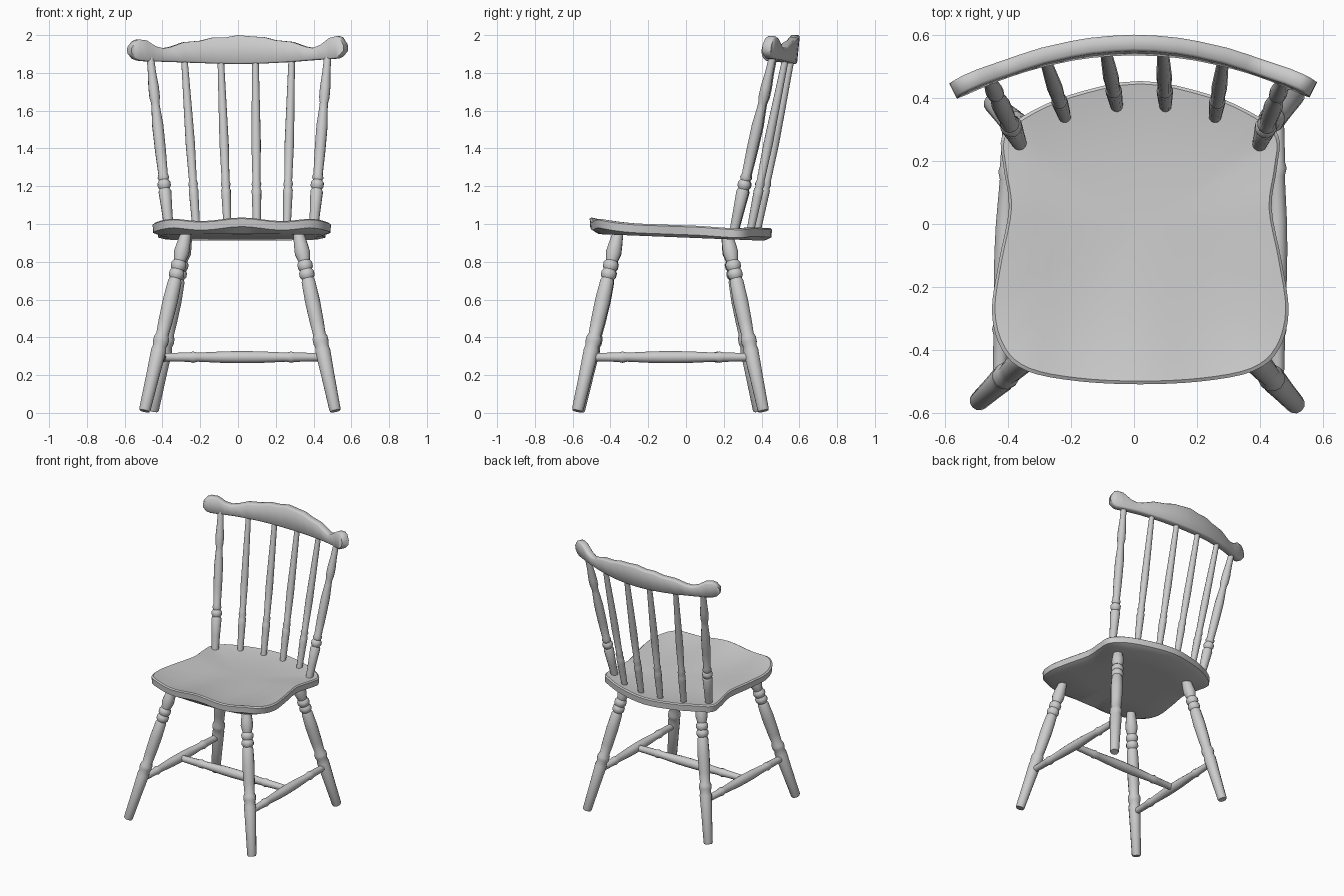
import bpy, bmesh, math
from mathutils import Vector

if "Cube" in bpy.data.objects:
    bpy.data.objects.remove(bpy.data.objects["Cube"])


def finish(name, bm, angle=40):
    bmesh.ops.recalc_face_normals(bm, faces=bm.faces)
    me = bpy.data.meshes.new(name)
    bm.to_mesh(me)
    bm.free()
    me.shade_smooth()
    me.set_sharp_from_angle(angle=math.radians(angle))
    ob = bpy.data.objects.new(name, me)
    bpy.context.collection.objects.link(ob)
    return ob


def skin(bm, rings, closed_ends=True):
    """Bridge equal-length vertex loops, optionally capping both ends."""
    n = len(rings[0])
    for a, b in zip(rings, rings[1:]):
        for i in range(n):
            j = (i + 1) % n
            bm.faces.new((a[i], a[j], b[j], b[i]))
    if closed_ends:
        bm.faces.new(rings[0])
        bm.faces.new(rings[-1])


def turned(name, start, end, profile, sides=12):
    """Lathe-turned rod; profile holds (fraction along, radius)."""
    a, b = Vector(start), Vector(end)
    rot = (b - a).to_track_quat('Z', 'Y')
    bm = bmesh.new()
    rings = []
    for t, r in profile:
        c = a.lerp(b, t)
        rings.append([bm.verts.new(c + rot @ Vector((r * math.cos(k * math.tau / sides),
                                                     r * math.sin(k * math.tau / sides), 0)))
                      for k in range(sides)])
    skin(bm, rings)
    return finish(name, bm)


def smooth_loop(pts, steps=4):
    """Closed Catmull-Rom curve through 2D points."""
    out, n = [], len(pts)
    for i in range(n):
        p0, p1, p2, p3 = (Vector(pts[(i + k) % n]) for k in (-1, 0, 1, 2))
        for s in range(steps):
            t = s / steps
            out.append(0.5 * (2 * p1 + (p2 - p0) * t + (2 * p0 - 5 * p1 + 4 * p2 - p3) * t ** 2
                              + (3 * p1 - p0 - 3 * p2 + p3) * t ** 3))
    return out


# Seat: saddle-shaped top, straight edge, chamfered underside
SEAT_X = 0.02
half = [(0.2, -0.5), (0.36, -0.468), (0.44, -0.4), (0.472, -0.28), (0.45, -0.12), (0.418, 0.05),
        (0.435, 0.18), (0.44, 0.28), (0.37, 0.345), (0.22, 0.412)]
outline = smooth_loop([(0, -0.51)] + half + [(0, 0.455)] + [(-x, y) for x, y in reversed(half)])


def seat_top(x, y, s):
    wave = 0.009 * math.cos(x * math.tau / 0.42) * max(0, -y) / 0.5
    corner = -0.05 * max(0, abs(x) - 0.36) / 0.36
    return 1.002 - 0.05 * y + wave + corner - 0.03 * (1 - s ** 3)


def seat_ring(bm, s, zfun):
    return [bm.verts.new((p.x * s + SEAT_X, p.y * s, zfun(p.x * s, p.y * s))) for p in outline]


bm = bmesh.new()
rings = [seat_ring(bm, s, lambda x, y, s=s: seat_top(x, y, s))
         for s in (0.08, 0.25, 0.45, 0.62, 0.78, 0.9, 0.98)]
rings.append(seat_ring(bm, 1.0, lambda x, y: seat_top(x, y, 1) - 0.008))
rings.append(seat_ring(bm, 0.995, lambda x, y: seat_top(x, y, 1) - 0.05))
for s in (0.91, 0.5, 0.1):
    rings.append(seat_ring(bm, s, lambda x, y: 0.928 - 0.04 * y))
skin(bm, rings)
finish("seat", bm, 35)

# Legs: splayed, with turned rings
leg_profile = [(0, 0.027), (0.01, 0.031), (0.2, 0.036), (0.34, 0.041), (0.365, 0.036), (0.385, 0.042),
               (0.41, 0.042), (0.43, 0.034), (0.5, 0.038), (0.62, 0.041), (0.73, 0.037), (0.745, 0.031),
               (0.76, 0.041), (0.78, 0.041), (0.795, 0.033), (0.81, 0.041), (0.83, 0.041),
               (0.845, 0.031), (0.89, 0.042), (0.93, 0.038), (1, 0.029)]
legs = {
    "front_left": ((-0.495, -0.565, 0.01), (-0.275, -0.36, 0.95)),
    "front_right": ((0.515, -0.575, 0.01), (0.32, -0.36, 0.95)),
    "back_left": ((-0.45, 0.385, 0.01), (-0.27, 0.215, 0.95)),
    "back_right": ((0.515, 0.41, 0.01), (0.32, 0.215, 0.95)),
}
for key, (foot, top) in legs.items():
    turned(key + "_leg", foot, top, leg_profile)

# Stretchers: two side bars joined by one cross bar
bar = [(0, 0.021), (0.18, 0.025), (0.2, 0.03), (0.23, 0.024), (0.4, 0.031), (0.5, 0.032)]
bar += [(1 - t, r) for t, r in reversed(bar[:-1])]


def on_leg(key, z):
    a, b = (Vector(p) for p in legs[key])
    return a.lerp(b, (z - a.z) / (b.z - a.z))


mids = []
for side in ("left", "right"):
    f, b = on_leg("front_" + side, 0.295), on_leg("back_" + side, 0.295)
    turned(side + "_stretcher", f, b, bar)
    mids.append((f + b) / 2)
turned("cross_stretcher", mids[0], mids[1], bar)

# Back posts and spindles
post_profile = [(0, 0.024), (0.1, 0.028), (0.22, 0.034), (0.235, 0.027), (0.25, 0.035), (0.27, 0.035),
                (0.285, 0.025), (0.3, 0.031), (0.32, 0.025), (0.45, 0.029), (0.6, 0.03), (0.7, 0.023),
                (0.73, 0.022), (0.76, 0.028), (0.82, 0.028), (0.9, 0.022), (1, 0.019)]
spindle_profile = [(0, 0.02), (0.2, 0.025), (0.235, 0.026), (0.25, 0.021), (0.27, 0.026), (0.29, 0.021),
                   (0.5, 0.025), (0.7, 0.022), (1, 0.017)]
turned("left_back_post", (-0.365, 0.258, 0.97), (-0.465, 0.465, 1.89), post_profile)
turned("right_back_post", (0.4, 0.255, 0.97), (0.475, 0.46, 1.89), post_profile)
for i, (x0, y0, x1, y1) in enumerate([(-0.22, 0.34, -0.285, 0.53), (-0.055, 0.375, -0.092, 0.56),
                                      (0.1, 0.375, 0.092, 0.56), (0.258, 0.34, 0.285, 0.53)]):
    turned(f"back_spindle_{i + 1}", (x0, y0, 0.96), (x1, y1, 1.89), spindle_profile)

# Crest rail: scalloped top edge, bowed backwards; stations are (x, bottom, top)
stations = [(-0.575, 1.9, 1.94), (-0.555, 1.875, 1.967), (-0.53, 1.865, 1.977), (-0.49, 1.861, 1.972),
            (-0.44, 1.86, 1.94), (-0.4, 1.859, 1.93), (-0.36, 1.858, 1.937), (-0.29, 1.855, 1.962),
            (-0.2, 1.852, 1.97), (-0.14, 1.85, 1.986), (-0.07, 1.848, 1.987), (0, 1.847, 2.0),
            (0.07, 1.848, 1.993), (0.14, 1.85, 1.989), (0.2, 1.853, 1.973), (0.29, 1.858, 1.964),
            (0.36, 1.864, 1.939), (0.4, 1.867, 1.932), (0.44, 1.87, 1.947), (0.49, 1.873, 1.985),
            (0.53, 1.876, 1.995), (0.55, 1.887, 1.988), (0.57, 1.91, 1.955)]
bm = bmesh.new()
rings = []
for x, lo, hi in stations:
    yc, h, c = 0.57 - 0.44 * x * x, 0.026, 0.008
    section = [(-h, lo + c), (-h + c, lo), (h - c, lo), (h, lo + c),
               (h, hi - c), (h - c, hi), (-h + c, hi), (-h, hi - c)]
    nx, ny = Vector((0.88 * x, 1)).normalized()
    rings.append([bm.verts.new((x + nx * d, yc + ny * d + 0.1 * (z - 1.93), z)) for d, z in section])
skin(bm, rings)
finish("crest_rail", bm, 50)
